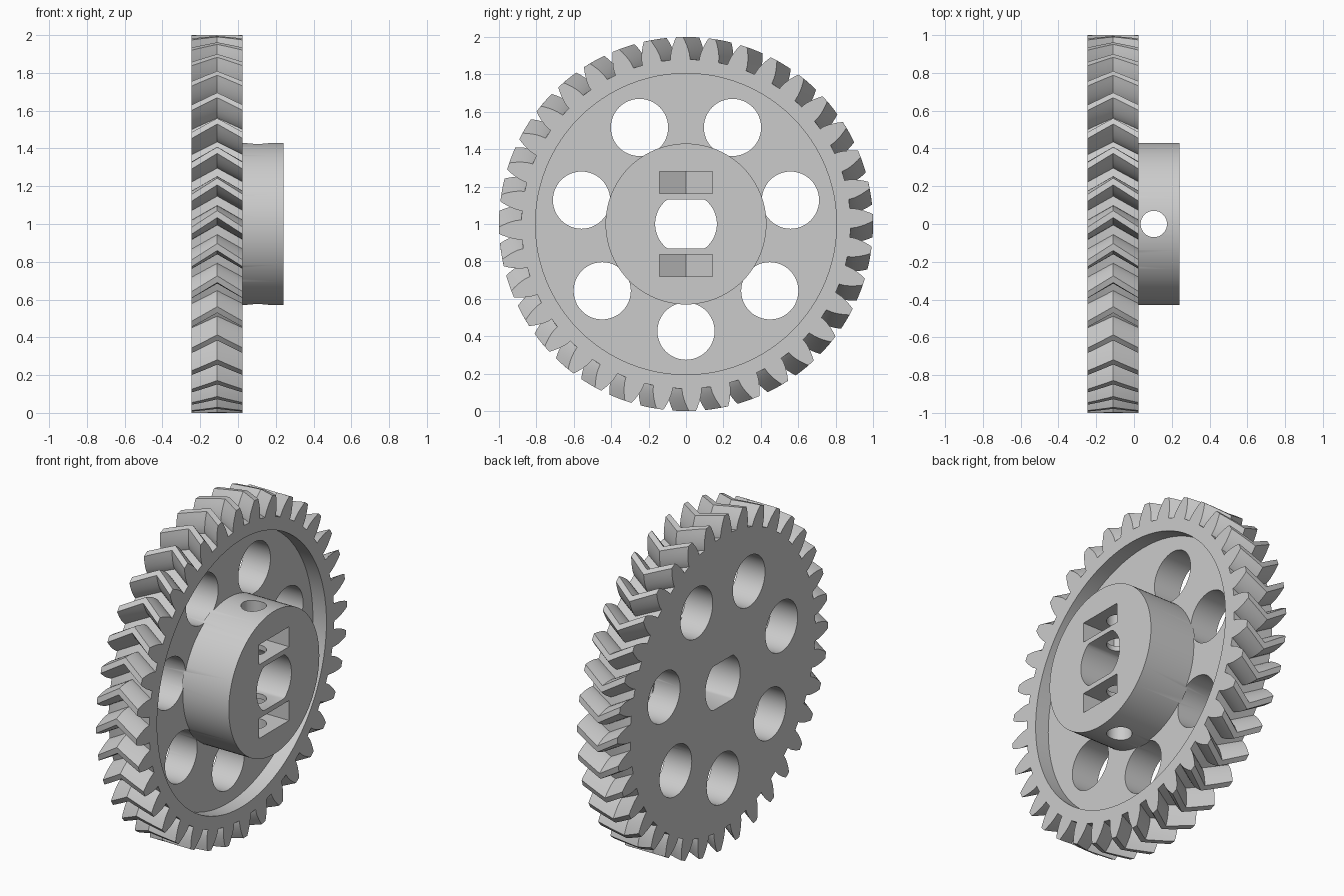
import bpy, bmesh, math

cube = bpy.data.objects.get("Cube")
if cube:
    bpy.data.objects.remove(cube, do_unlink=True)

# Main dimensions (wheel axis runs along x, height of axis is AXIS_Z)
AXIS_Z = 1.0
X_BACK, X_MID, X_FRONT, X_HUB = -0.245, -0.11, 0.025, 0.24
RECESS_X = -0.065
TEETH, R_PITCH, R_ROOT, R_TIP = 36, 0.945, 0.88, 1.0
PRESSURE = math.radians(20)
TWIST = math.radians(5)
PHASE = math.radians(-2)

grey = bpy.data.materials.new("plain grey")
grey.use_nodes = True
grey.diffuse_color = (0.6, 0.6, 0.6, 1)
grey.node_tree.nodes["Principled BSDF"].inputs["Base Color"].default_value = (0.6, 0.6, 0.6, 1)


def loft(name, rings):
    """Closed solid through a list of matching vertex rings."""
    bm = bmesh.new()
    loops = [[bm.verts.new(p) for p in ring] for ring in rings]
    for low, high in zip(loops, loops[1:]):
        for i in range(len(low)):
            j = (i + 1) % len(low)
            bm.faces.new((low[i], low[j], high[j], high[i]))
    bm.faces.new(loops[0][::-1])
    bm.faces.new(loops[-1])
    bmesh.ops.recalc_face_normals(bm, faces=bm.faces)
    mesh = bpy.data.meshes.new(name)
    bm.to_mesh(mesh)
    bm.free()
    mesh.materials.append(grey)
    obj = bpy.data.objects.new(name, mesh)
    bpy.context.collection.objects.link(obj)
    return obj


def along_x(name, outline, x0, x1):
    return loft(name, [[(x, y, AXIS_Z + z) for y, z in outline] for x in (x0, x1)])


def along_z(name, outline, z0, z1):
    return loft(name, [[(x, y, AXIS_Z + z) for x, y in outline] for z in (z0, z1)])


def circle(r, n, cx=0, cy=0, start=0):
    return [(cx + r * math.cos(start + math.tau * i / n),
             cy + r * math.sin(start + math.tau * i / n)) for i in range(n)]


def combine(target, tool, operation="DIFFERENCE"):
    """Apply a boolean and discard the tool."""
    mod = target.modifiers.new("shape", "BOOLEAN")
    mod.operation, mod.object, mod.solver = operation, tool, "EXACT"
    bpy.context.view_layer.objects.active = target
    bpy.ops.object.modifier_apply(modifier=mod.name)
    bpy.data.objects.remove(tool, do_unlink=True)


def involute(angle):
    return math.tan(angle) - angle


# Involute tooth outline as (radius, angle) pairs
r_base = R_PITCH * math.cos(PRESSURE)
flank = []
for i in range(6):
    r = r_base + (R_TIP - r_base) * i / 5
    half = math.pi / 2 / TEETH + involute(PRESSURE) - involute(math.acos(min(1, r_base / r)))
    flank.append((r, half))
flank.insert(0, (R_ROOT, flank[0][1]))
tooth = [(r, -a) for r, a in flank] + [(r, a) for r, a in reversed(flank)]


def gear_ring(x, turn):
    ring = []
    for k in range(TEETH):
        centre = math.tau * k / TEETH + PHASE + turn
        ring += [(x, r * math.sin(centre + a), AXIS_Z + r * math.cos(centre + a)) for r, a in tooth]
    return ring


# Herringbone wheel: teeth twist to the middle plane and back
STEPS = 4
rings = []
for i in range(-STEPS, STEPS + 1):
    x = X_MID + (X_FRONT - X_MID) * i / STEPS
    rings.append(gear_ring(x, TWIST * (1 - abs(i) / STEPS)))
wheel = loft("gear_wheel", rings)

# Shallow recess on the hub side
combine(wheel, along_x("recess_cutter", circle(0.805, 96), RECESS_X, 0.3))

# Seven lightening holes
for k in range(7):
    a = -math.pi / 2 + math.tau * k / 7
    hole = circle(0.153, 48, 0.573 * math.cos(a), 0.573 * math.sin(a))
    combine(wheel, along_x("hole_cutter", hole, -0.4, 0.4))

# Hub
combine(wheel, along_x("hub", circle(0.43, 96), RECESS_X - 0.01, X_HUB), "UNION")

# Round bore with two flats
bore = [(y, max(-0.132, min(0.132, z))) for y, z in circle(0.165, 64)]
bore = [p for i, p in enumerate(bore)
        if abs(p[1]) < 0.132 or abs(bore[i - 1][1]) < 0.132 or abs(bore[(i + 1) % 64][1]) < 0.132]
combine(wheel, along_x("bore_cutter", bore, -0.4, 0.4))

# Cross screw hole through the hub
SCREW_X = 0.105
combine(wheel, along_z("screw_cutter", circle(0.07, 32, SCREW_X), -0.6, 0.6))

# Nut slots above and below the bore, with pointed floors
HALF = 0.1425
point = HALF / math.cos(math.pi / 6)
slot = [(0.4, -HALF), (0.4, HALF), (SCREW_X - point / 2, HALF),
        (SCREW_X - point, 0), (SCREW_X - point / 2, -HALF)]
for z0, z1 in ((0.162, 0.282), (-0.282, -0.162)):
    combine(wheel, along_z("slot_cutter", slot, z0, z1))

# Smooth round walls, keep edges crisp
bpy.ops.object.select_all(action="DESELECT")
wheel.select_set(True)
bpy.context.view_layer.objects.active = wheel
bpy.ops.object.shade_smooth_by_angle(angle=math.radians(25))
